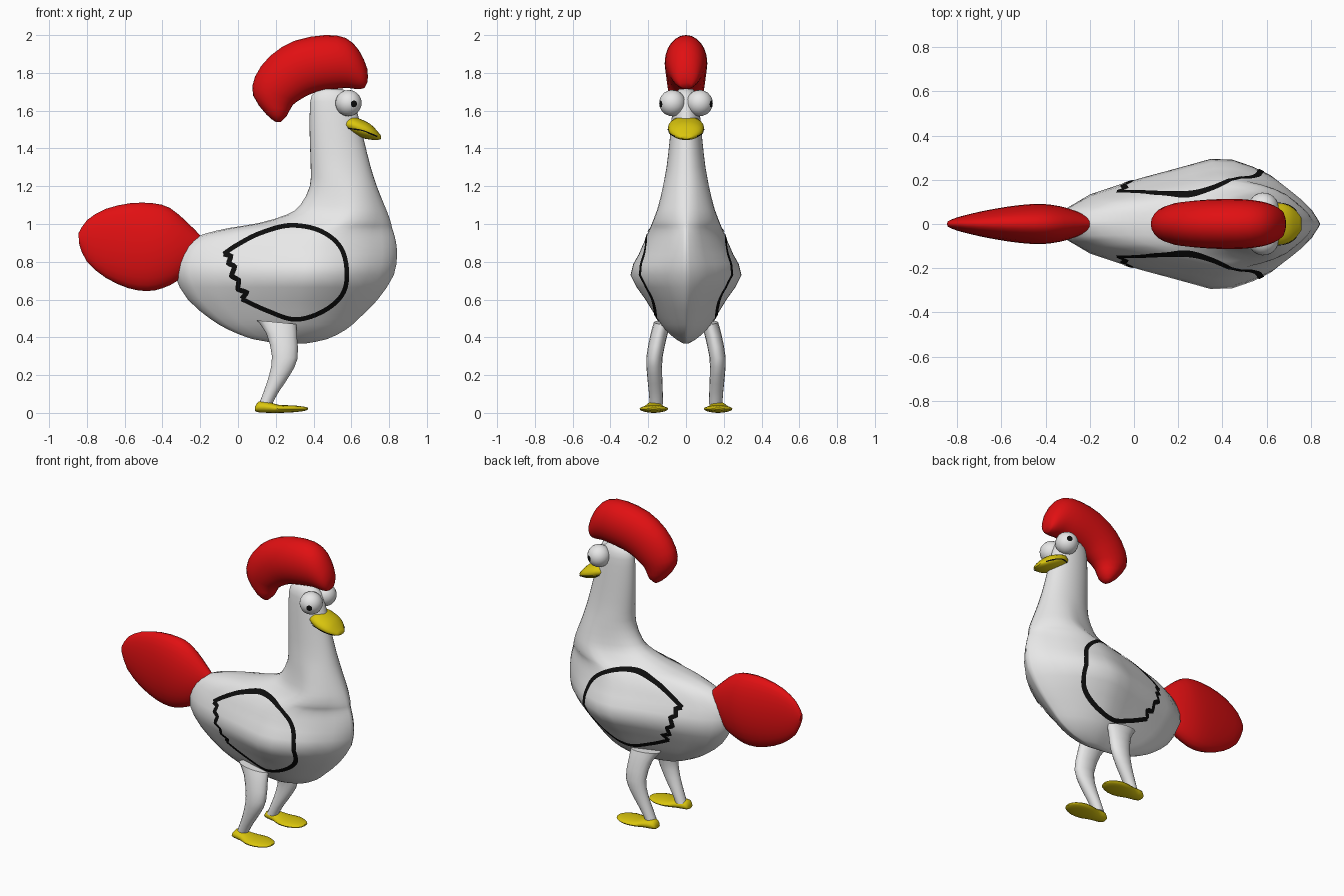
import bpy, bmesh, math
from mathutils import Vector
from mathutils.bvhtree import BVHTree

if "Cube" in bpy.data.objects:
    bpy.data.objects.remove(bpy.data.objects["Cube"])


def material(name, rgb):
    m = bpy.data.materials.new(name)
    m.diffuse_color = (*rgb, 1)
    m.use_nodes = True
    m.node_tree.nodes["Principled BSDF"].inputs["Base Color"].default_value = m.diffuse_color
    return m


WHITE = material("white", (0.8, 0.8, 0.8))
RED = material("red", (0.75, 0.005, 0.006))
YELLOW = material("yellow", (0.7, 0.56, 0.004))
BLACK = material("black", (0.004, 0.004, 0.004))


def finish(bm, name, mats, angle=50, recalc=True):
    if recalc:
        bmesh.ops.recalc_face_normals(bm, faces=bm.faces)
    me = bpy.data.meshes.new(name)
    bm.to_mesh(me)
    bm.free()
    for m in mats:
        me.materials.append(m)
    ob = bpy.data.objects.new(name, me)
    bpy.context.collection.objects.link(ob)
    bpy.ops.object.select_all(action='DESELECT')
    ob.select_set(True)
    bpy.context.view_layer.objects.active = ob
    bpy.ops.object.shade_smooth_by_angle(angle=math.radians(angle))
    return ob


def smooth(rows, k):
    """Catmull-Rom resampling of rows of numbers."""
    out = []
    for i in range(len(rows) - 1):
        p0, p1 = rows[max(i - 1, 0)], rows[i]
        p2, p3 = rows[i + 1], rows[min(i + 2, len(rows) - 1)]
        for j in range(k):
            t = j / k
            out.append([0.5 * (2 * b + (c - a) * t + (2 * a - 5 * b + 4 * c - d) * t * t
                               + (3 * b - a - 3 * c + d) * t ** 3)
                        for a, b, c, d in zip(p0, p1, p2, p3)])
    return out + [list(rows[-1])]


def oval(u, z):
    return 2 * math.sqrt(max(u * (1 - u), 0))


def loft(name, rows, mat, width=oval, k=2, n=24, angle=50):
    """Each row: edge point A (x, z), edge point B (x, z), half thickness, centre y."""
    bm = bmesh.new()
    rings = []
    for ax, az, bx, bz, h, yc in smooth(rows, k):
        ring = []
        for i in range(n):
            t = 2 * math.pi * i / n
            u = (1 - math.cos(t)) / 2
            z = az + (bz - az) * u
            side = 1 if i <= n / 2 else -1
            ring.append(bm.verts.new((ax + (bx - ax) * u, yc + side * h * width(u, z), z)))
        rings.append(ring)
    for r, q in zip(rings, rings[1:]):
        for i in range(n):
            bm.faces.new((r[i], r[(i + 1) % n], q[(i + 1) % n], q[i]))
    bm.faces.new(rings[0])
    bm.faces.new(rings[-1])
    return finish(bm, name, [mat], angle)


# Body and neck: stacked level sections, teardrop below and oval in the neck
TEAR = [(0, 0), (.03, .24), (.12, .44), (.29, .65), (.45, .81), (.63, 1),
        (.8, .78), (.92, .42), (.98, .18), (1, 0)]


def body_width(u, z):
    for (a, p), (b, q) in zip(TEAR, TEAR[1:]):
        if u <= b:
            tear = p + (q - p) * (u - a) / (b - a)
            break
    else:
        tear = 0
    f = min(max((z - 0.95) / 0.3, 0), 1)
    return tear + (oval(u, z) - tear) * f


levels = [(.368, .22, .36, .015), (.39, .08, .47, .055), (.44, -.05, .57, .115),
          (.5, -.15, .64, .16), (.6, -.265, .74, .225), (.73, -.335, .825, .308),
          (.84, -.32, .842, .262), (.91, -.26, .835, .23), (.95, -.17, .825, .212),
          (.98, -.04, .815, .198), (1.005, .11, .81, .187), (1.05, .26, .795, .168),
          (1.1, .33, .775, .15), (1.2, .38, .735, .124), (1.3, .385, .703, .103),
          (1.45, .38, .665, .086), (1.6, .38, .63, .072), (1.68, .39, .6, .06),
          (1.715, .43, .55, .035)]
body = loft("body", [(a, z, b, z, w, 0) for z, a, b, w in levels], WHITE,
            body_width, k=2, n=36, angle=60)

# Comb
comb = [(.20, 1.54, .225, 1.54, .02), (.15, 1.58, .26, 1.575, .06),
        (.08, 1.68, .29, 1.63, .082), (.09, 1.78, .34, 1.665, .097),
        (.17, 1.89, .39, 1.69, .106), (.30, 1.97, .45, 1.705, .112),
        (.46, 2.0, .52, 1.715, .112), (.57, 1.985, .58, 1.72, .102),
        (.64, 1.92, .62, 1.715, .085), (.685, 1.82, .65, 1.715, .06),
        (.685, 1.75, .67, 1.72, .03)]
loft("comb", [(*r, 0) for r in comb], RED)

# Tail
tail = [(-.845, .95, -.84, .89, .012), (-.80, 1.02, -.80, .80, .03),
        (-.70, 1.08, -.70, .715, .055), (-.57, 1.11, -.58, .66, .078),
        (-.45, 1.11, -.48, .645, .09), (-.36, 1.085, -.40, .66, .088),
        (-.27, 1.01, -.32, .70, .07), (-.20, .94, -.24, .78, .04)]
loft("tail", [(*r, 0) for r in tail], RED)

# Beak
beak_rows = [(.56, 1.55, .56, 1.505, .06), (.60, 1.57, .60, 1.48, .088),
             (.65, 1.555, .65, 1.457, .095), (.70, 1.53, .70, 1.447, .085),
             (.735, 1.495, .735, 1.444, .058), (.757, 1.468, .757, 1.45, .028)]
beak = loft("beak", [(*r, 0) for r in beak_rows], YELLOW)

# Legs and feet
leg = [(.10, .49, .31, .47, .045, .125), (.15, .42, .312, .41, .045, .143),
       (.18, .30, .316, .29, .043, .167), (.165, .2, .275, .2, .04, .166),
       (.135, .11, .215, .11, .037, .16), (.11, .045, .18, .045, .035, .157)]
foot = [(.09, .03, .09, .01, .025), (.11, .06, .11, .003, .04), (.17, .055, .17, 0, .05),
        (.22, .042, .22, 0, .07), (.29, .04, .29, .003, .076),
        (.35, .033, .35, .01, .05), (.37, .027, .37, .018, .02)]
for s, side in ((-1, "right"), (1, "left")):
    loft(side + "_leg", [(*r[:5], s * r[5]) for r in leg], WHITE, n=16)
    loft(side + "_foot", [(*r, s * .17) for r in foot], YELLOW, n=16)

    # Eyes: pole turned outward, the polar cap forms the pupil
    look = Vector((.42, s * .9, -.06)).normalized()
    bm = bmesh.new()
    bmesh.ops.create_uvsphere(bm, u_segments=20, v_segments=12, radius=.07)
    for f in bm.faces:
        f.material_index = int(f.calc_center_median().normalized().z > .97)
    turn = look.to_track_quat('Z', 'Y').to_matrix()
    bmesh.ops.rotate(bm, verts=bm.verts, matrix=turn)
    bmesh.ops.translate(bm, verts=bm.verts, vec=(.585, s * .072, 1.64))
    finish(bm, side + "_eye", [WHITE, BLACK])


def painted_line(name, target, path, width, s):
    """Thin strip along an (x, z) path, laid onto one side of the target."""
    bm = bmesh.new()
    src = bmesh.new()
    src.from_mesh(target.data)
    tree = BVHTree.FromBMesh(src)
    last = None
    for i, p in enumerate(path):
        a, b = path[max(i - 1, 0)], path[min(i + 1, len(path) - 1)]
        d = Vector((b[0] - a[0], b[1] - a[1])).normalized() * width / 2
        pair = []
        for g in (-1, 1):
            hit = tree.ray_cast(Vector((p[0] - g * d.y, s, p[1] + g * d.x)),
                                Vector((0, -s, 0)))
            if hit[0] is not None:
                pair.append(bm.verts.new(hit[0] + hit[1] * .004))
        if len(pair) < 2:
            last = None
            continue
        if last:
            quad = [last[0], pair[0], pair[1], last[1]]
            bm.faces.new(quad if s < 0 else quad[::-1])
        last = pair
    src.free()
    finish(bm, name, [BLACK], recalc=False)


def straight(pts, k):
    out = [(a[0] + (b[0] - a[0]) * j / k, a[1] + (b[1] - a[1]) * j / k)
           for a, b in zip(pts, pts[1:]) for j in range(k)]
    return out + [pts[-1]]


# Wing outlines with feathered rear edge, and the mouth line
wing = [(-.075, .84), (.0, .89), (.12, .95), (.28, .99), (.44, .96), (.545, .87), (.575, .73),
        (.545, .62), (.44, .535), (.3, .497), (.15, .545), (.02, .605)]
feather = [(.02, .605), (.05, .64), (0, .655), (.005, .705), (-.035, .725), (-.015, .775),
           (-.05, .79), (-.035, .83), (-.075, .84)]
mouth = [(.565, 1.512), (.65, 1.498), (.70, 1.48), (.735, 1.465)]
for s, side in ((-1, "right"), (1, "left")):
    painted_line(side + "_wing_outline", body, smooth(wing, 10), .024, s)
    painted_line(side + "_wing_feathers", body, straight(feather, 4), .026, s)
    painted_line(side + "_mouth_line", beak, smooth(mouth, 6), .006, s)
